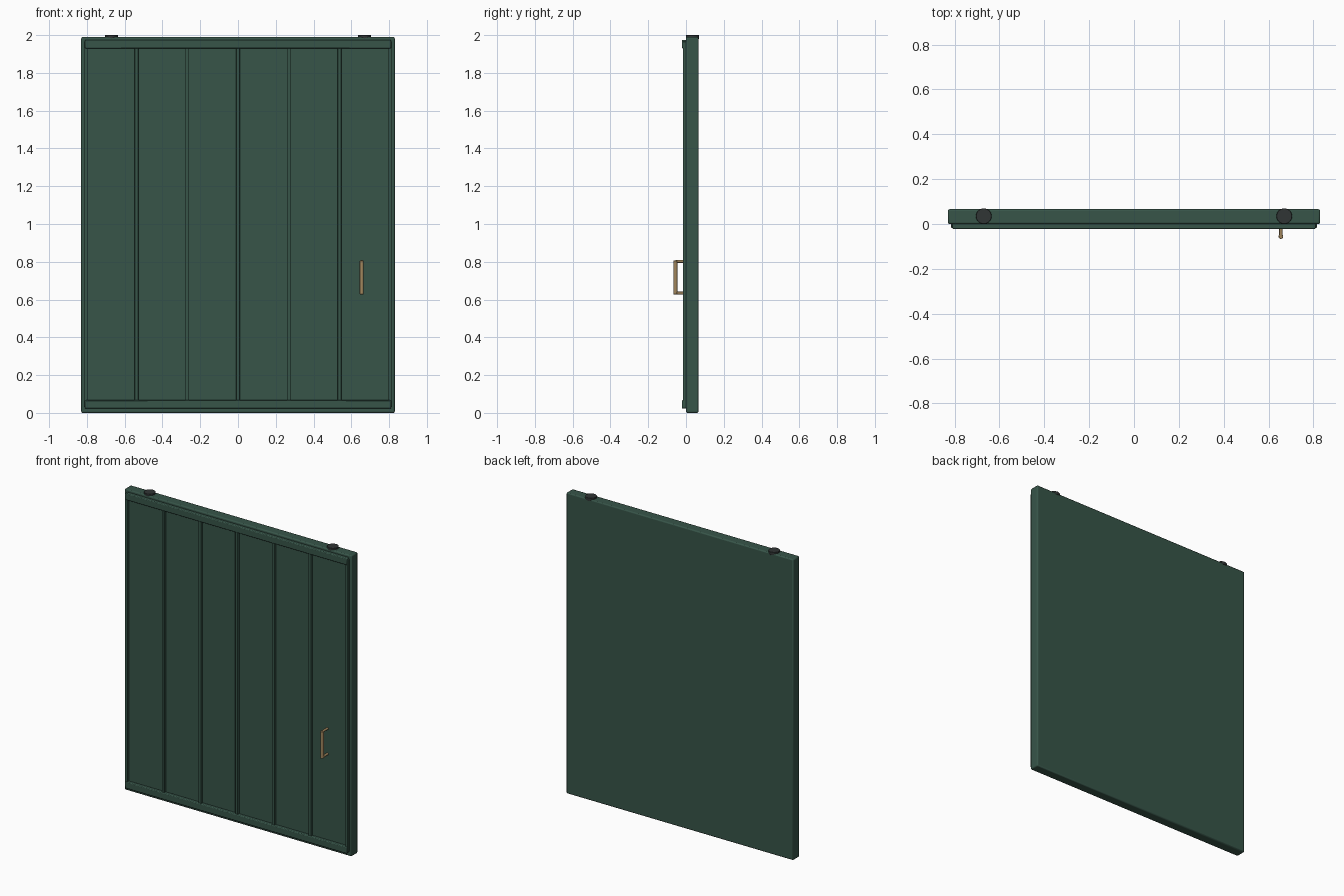
import bpy
from math import pi

if "Cube" in bpy.data.objects:
    bpy.data.objects.remove(bpy.data.objects["Cube"])


def material(name, rgb):
    m = bpy.data.materials.new(name)
    m.diffuse_color = (*rgb, 1)
    m.use_nodes = True
    m.node_tree.nodes["Principled BSDF"].inputs["Base Color"].default_value = m.diffuse_color
    return m


GREEN = material("green_paint", (0.038, 0.09, 0.066))
BRASS = material("aged_brass", (0.36, 0.24, 0.11))
DARK = material("dark_metal", (0.03, 0.035, 0.035))


def finish(ob, name, mat, bevel, segments):
    ob.name = name
    ob.data.materials.append(mat)
    if bevel:
        mod = ob.modifiers.new("bevel", "BEVEL")
        mod.width, mod.segments = bevel, segments
        mod.limit_method = 'ANGLE'
    bpy.ops.object.shade_smooth_by_angle()
    return ob


def box(name, x, y, z, mat, bevel=0.0, segments=2):
    """Box from (min, max) ranges on each axis."""
    r = (x, y, z)
    bpy.ops.mesh.primitive_cube_add(size=1, location=[(a + b) / 2 for a, b in r])
    ob = bpy.context.object
    ob.scale = [b - a for a, b in r]
    bpy.ops.object.transform_apply(location=False, rotation=False, scale=True)
    return finish(ob, name, mat, bevel, segments)


def rod(name, radius, length, loc, mat, rot=(0, 0, 0), bevel=0.0):
    bpy.ops.mesh.primitive_cylinder_add(vertices=24, radius=radius, depth=length,
                                        location=loc, rotation=rot)
    return finish(bpy.context.object, name, mat, bevel, 2)


# Door slab
box("door_slab", (-0.83, 0.83), (0.0, 0.066), (0.0, 1.99), GREEN, 0.007)

# Vertical battens dividing the face into six bays
for i in range(-3, 4):
    x = i * 0.2687
    box(f"batten_{i + 4}", (x - 0.0095, x + 0.0095), (-0.017, 0.003),
        (0.03, 1.965), GREEN, 0.002)

# Top and bottom rails over the batten ends
for name, z in (("bottom_rail", (0.022, 0.067)), ("top_rail", (1.93, 1.975))):
    box(name, (-0.81, 0.81), (-0.022, 0.003), z, GREEN, 0.005)

# Pull handle: upright grip on two posts
HX, HY = 0.655, -0.056
rod("handle_grip", 0.0105, 0.18, (HX, HY, 0.717), BRASS, bevel=0.003)
for name, z in (("handle_lower_post", 0.634), ("handle_upper_post", 0.802)):
    rod(name, 0.0075, 0.06, (HX, -0.026, z), BRASS, (pi / 2, 0, 0))

# Round hanger pads on the top edge
for name, x in (("left_top_pad", -0.67), ("right_top_pad", 0.67)):
    rod(name, 0.035, 0.02, (x, 0.035, 1.99), DARK, bevel=0.002)
